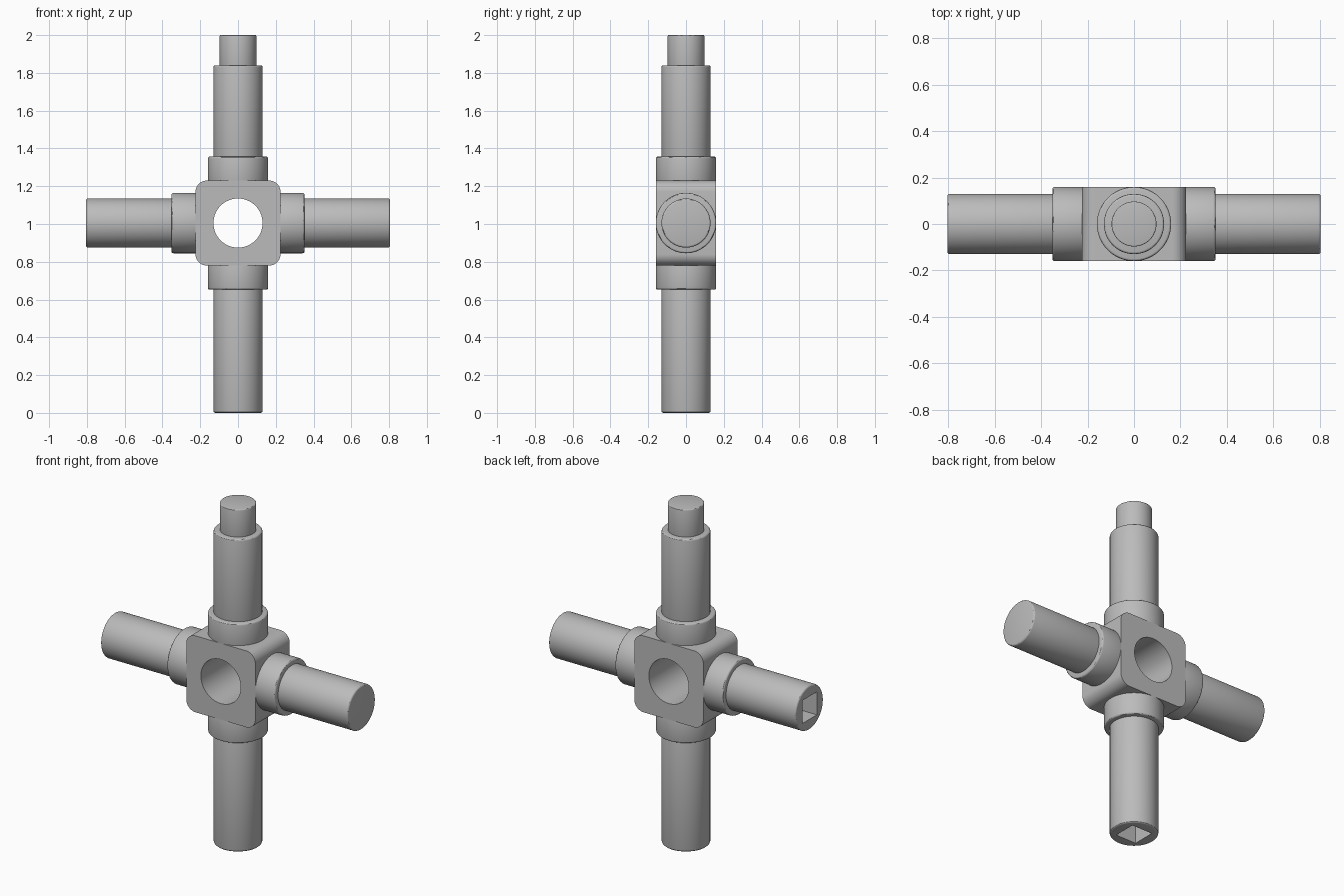
import bpy, bmesh
from math import pi, cos, sin
from mathutils import Matrix, Vector

old = bpy.data.objects.get("Cube")
if old:
    bpy.data.objects.remove(old, do_unlink=True)

HUB_Z = 1.005      # height of the hub centre
HUB = 0.225        # hub half width
DEPTH = 0.16       # hub half depth and collar radius
BAR = 0.13         # bar and bore radius
SOCKET = 0.135     # square socket width

steel = bpy.data.materials.new("grey_steel")
steel.use_nodes = True
GREY = (0.5, 0.5, 0.5, 1)
steel.diffuse_color = GREY
bsdf = steel.node_tree.nodes["Principled BSDF"]
bsdf.inputs["Base Color"].default_value = GREY
bsdf.inputs["Roughness"].default_value = 0.5


def add_object(name, bm, matrix=Matrix()):
    """Turn a bmesh into a grey object placed by a matrix."""
    bmesh.ops.recalc_face_normals(bm, faces=bm.faces)
    bm.transform(matrix)
    mesh = bpy.data.meshes.new(name)
    bm.to_mesh(mesh)
    bm.free()
    mesh.materials.append(steel)
    obj = bpy.data.objects.new(name, mesh)
    bpy.context.collection.objects.link(obj)
    return obj


def box(size):
    bm = bmesh.new()
    bmesh.ops.create_cube(bm, size=1)
    bmesh.ops.scale(bm, vec=size, verts=bm.verts)
    return bm


def rod(radius, start, end, soft=0.01, sides=64):
    """Cylinder along z with rounded rims."""
    bm = bmesh.new()
    bmesh.ops.create_cone(bm, cap_ends=True, segments=sides, radius1=radius,
                          radius2=radius, depth=end - start,
                          matrix=Matrix.Translation((0, 0, (start + end) / 2)))
    if soft:
        rims = [e for e in bm.edges if abs(e.verts[0].co.z - e.verts[1].co.z) < 1e-5]
        bmesh.ops.bevel(bm, geom=rims, offset=soft, segments=3, profile=0.5,
                        affect='EDGES')
    return bm


def cut(target, cutter):
    """Subtract the cutter and remove it."""
    mod = target.modifiers.new("cut", 'BOOLEAN')
    mod.operation = 'DIFFERENCE'
    mod.solver = 'EXACT'
    mod.object = cutter
    cutter.hide_render = True
    bpy.context.view_layer.objects.active = target
    bpy.ops.object.modifier_apply(modifier=mod.name)
    bpy.data.objects.remove(cutter, do_unlink=True)


def smooth(obj):
    bpy.ops.object.select_all(action='DESELECT')
    obj.select_set(True)
    bpy.context.view_layer.objects.active = obj
    bpy.ops.object.shade_smooth_by_angle(angle=pi / 6)


centre = Matrix.Translation((0, 0, HUB_Z))

# Hub: block rounded along its depth, with a round bore front to back
bm = box((2 * HUB, 2 * DEPTH, 2 * HUB))
corners = [e for e in bm.edges if abs(e.verts[0].co.y - e.verts[1].co.y) > DEPTH]
bmesh.ops.bevel(bm, geom=corners, offset=0.06, segments=10, profile=0.5, affect='EDGES')
hub = add_object("hub_block", bm, centre)
bore = add_object("bore_cutter", rod(BAR, -0.5, 0.5, soft=0),
                  centre @ Matrix.Rotation(pi / 2, 4, 'X'))
cut(hub, bore)
smooth(hub)

# Arms: name, turn about y, bar end, has a square socket
arms = (("top", 0, 1.84 - HUB_Z, False),
        ("left", pi / 2, 0.805, False),
        ("bottom", pi, HUB_Z, True),
        ("right", -pi / 2, 0.805, True))
for name, turn, end, socketed in arms:
    place = centre @ Matrix.Rotation(turn, 4, 'Y')
    collar = add_object(name + "_collar", rod(DEPTH, 0.2, 0.352), place)
    bar = add_object(name + "_bar", rod(BAR, 0.3, end), place)
    if socketed:
        cutter = add_object("socket_cutter", box((SOCKET, SOCKET, 0.4)),
                            place @ Matrix.Translation((0, 0, end)))
        cut(bar, cutter)
    smooth(collar)
    smooth(bar)

# Round drive peg on the top bar
peg = add_object("top_peg", rod(0.097, 0.8, 2 - HUB_Z, soft=0.005), centre)
smooth(peg)
